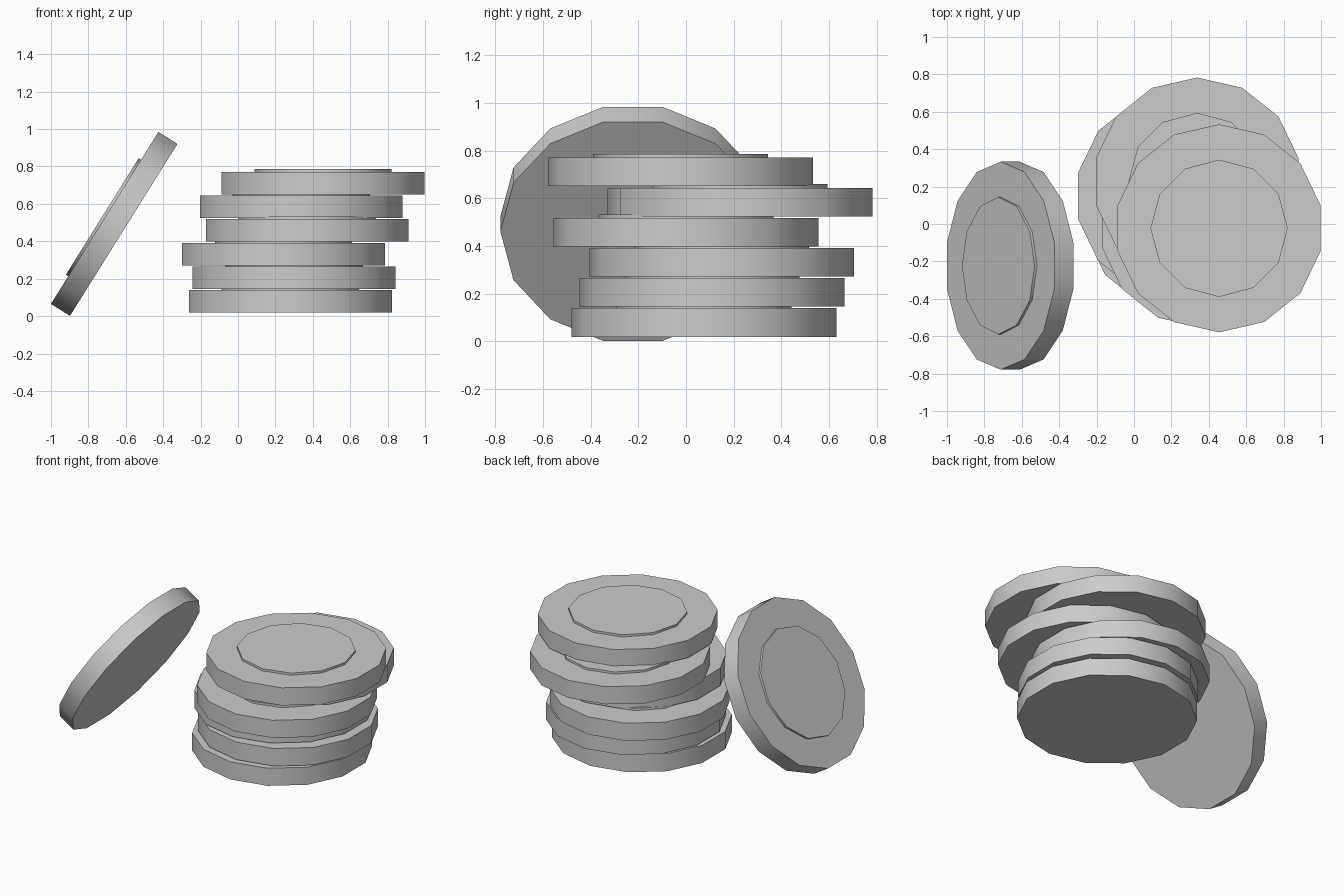
import bpy, math
from mathutils import Matrix

if "Cube" in bpy.data.objects:
    bpy.data.objects.remove(bpy.data.objects["Cube"])

RADIUS, THICK = 0.556, 0.12      # coin body
FACE_R, FACE_H = 0.367, 0.015    # raised centre on the top side

metal = bpy.data.materials.new("grey_metal")
metal.diffuse_color = (0.6, 0.6, 0.6, 1)
metal.use_nodes = True
metal.node_tree.nodes["Principled BSDF"].inputs["Base Color"].default_value = metal.diffuse_color


def disc(name, sides, radius, depth, z, matrix):
    """Flat-capped disc with smooth rim, a vertex on the y axis, z = local centre."""
    bpy.ops.mesh.primitive_cylinder_add(vertices=sides, radius=radius, depth=depth)
    ob = bpy.context.object
    ob.name = name
    ob.data.transform(Matrix.Translation((0, 0, z)))
    ob.data.materials.append(metal)
    bpy.ops.object.shade_smooth_by_angle(angle=math.radians(35))
    ob.matrix_world = matrix
    return ob


def coin(name, centre, tilt=0.0):
    m = Matrix.Translation(centre) @ Matrix.Rotation(tilt, 4, 'Y')
    disc(name + "_body", 14, RADIUS, THICK, 0, m)
    # raised centre, sunk slightly into the body
    disc(name + "_raised_centre", 12, FACE_R, FACE_H + 0.01,
         THICK / 2 + FACE_H / 2 - 0.005, m)


# Loose stack, bottom to top
stack = [(0.28, 0.075), (0.30, 0.11), (0.243, 0.15),
         (0.37, 0.0), (0.338, 0.227), (0.455, -0.023)]
for i, (x, y) in enumerate(stack):
    coin(f"stacked_coin_{i + 1}", (x, y, 0.079 + 0.1264 * i))

# Coin standing tilted beside the stack
coin("tilted_coin", (-0.662, -0.223, 0.493), math.radians(-58))
